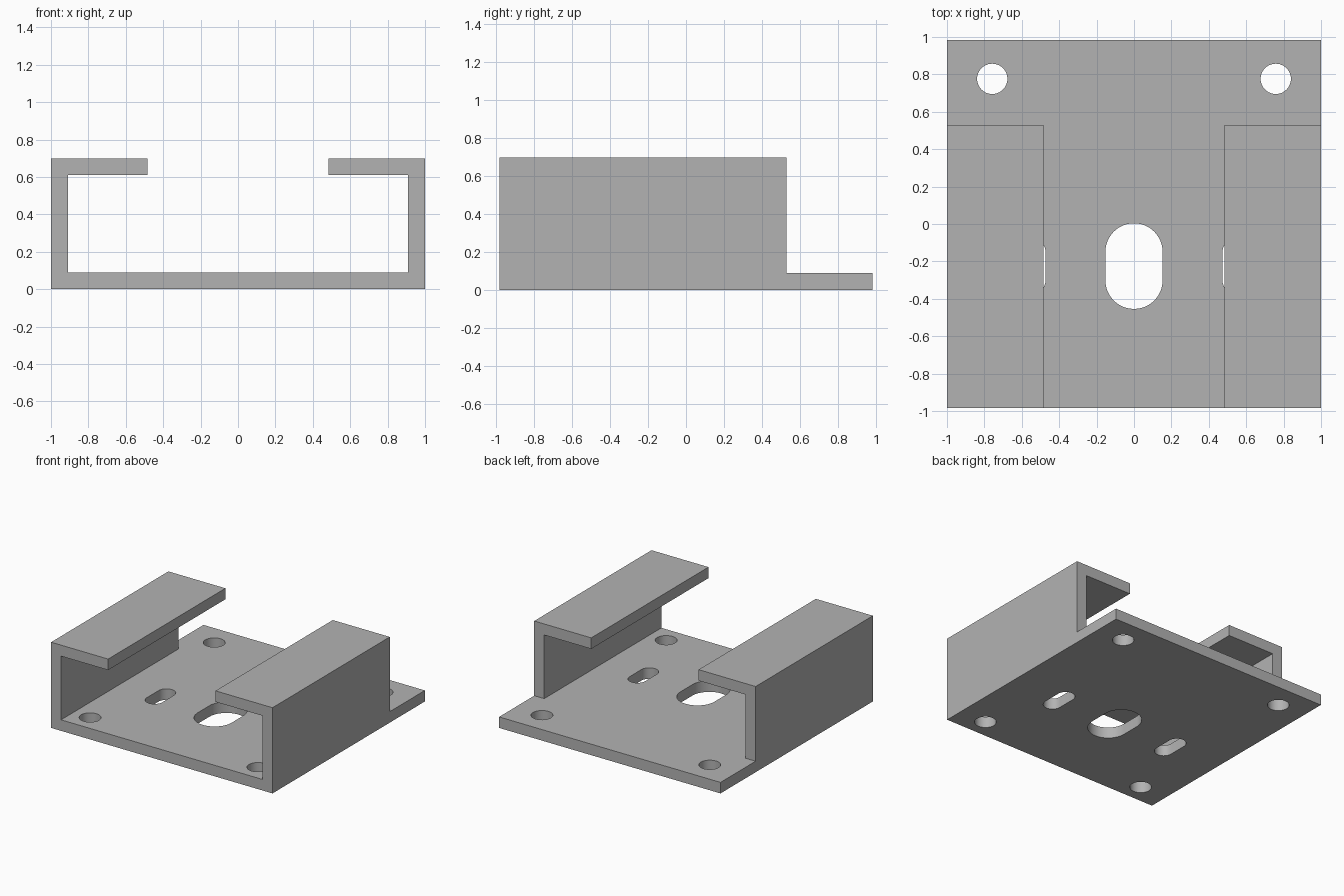
import bpy, bmesh
from math import pi, sin, cos

cube = bpy.data.objects.get("Cube")
if cube:
    bpy.data.objects.remove(cube, do_unlink=True)

GREY = (0.45, 0.45, 0.45, 1)
WALL, HEIGHT, HALF_LEN, LIP_X, RAIL_END = 0.09, 0.70, 0.983, 0.485, 0.53

steel = bpy.data.materials.new("plain_grey")
steel.use_nodes = True
steel.diffuse_color = GREY
steel.node_tree.nodes["Principled BSDF"].inputs["Base Color"].default_value = GREY


def prism(name, points, offset):
    """Extrude a closed outline of 3D points along an offset."""
    bm = bmesh.new()
    face = bm.faces.new([bm.verts.new(p) for p in points])
    ext = bmesh.ops.extrude_face_region(bm, geom=[face])
    verts = [v for v in ext["geom"] if isinstance(v, bmesh.types.BMVert)]
    bmesh.ops.translate(bm, verts=verts, vec=offset)
    bmesh.ops.recalc_face_normals(bm, faces=bm.faces)
    mesh = bpy.data.meshes.new(name)
    bm.to_mesh(mesh)
    bm.free()
    mesh.materials.append(steel)
    ob = bpy.data.objects.new(name, mesh)
    bpy.context.collection.objects.link(ob)
    return ob


def cut(target, cutter):
    """Subtract the cutter and delete it."""
    mod = target.modifiers.new("cut", 'BOOLEAN')
    mod.operation, mod.solver, mod.object = 'DIFFERENCE', 'EXACT', cutter
    bpy.context.view_layer.objects.active = target
    bpy.ops.object.modifier_apply(modifier=mod.name)
    bpy.data.objects.remove(cutter, do_unlink=True)


def slot(x, y, radius, straight=0.0, n=24):
    """Round hole, or a slot lengthened along y, through the floor."""
    pts = []
    for side in (0, 1):
        shift = straight * (1 - 2 * side)
        for i in range(n + 1):
            if straight == 0 and i == n:
                continue
            a = pi * (side + i / n)
            pts.append((x + radius * cos(a), y + shift + radius * sin(a), -0.1))
    return prism("hole_cutter", pts, (0, 0, 0.3))


# C-shaped channel: floor, side walls and inward lips
half = [(1, 0), (1, HEIGHT), (LIP_X, HEIGHT), (LIP_X, HEIGHT - WALL),
        (1 - WALL, HEIGHT - WALL), (1 - WALL, WALL)]
outline = half + [(-x, z) for x, z in reversed(half)]
bracket = prism("channel_bracket", [(x, -HALF_LEN, z) for x, z in outline],
                (0, 2 * HALF_LEN, 0))

# Trim walls and lips off the rear so the floor extends as a tab
cut(bracket, prism("rear_cutter", [(-1.2, RAIL_END, WALL), (1.2, RAIL_END, WALL),
                                   (1.2, 1.2, WALL), (-1.2, 1.2, WALL)], (0, 0, 1)))

# Central slot, side slots and corner screw holes
cut(bracket, slot(0, -0.225, 0.153, 0.076))
for s in (-1, 1):
    cut(bracket, slot(s * 0.543, -0.225, 0.07, 0.076))
    for y in (-0.826, 0.776):
        cut(bracket, slot(s * 0.758, y, 0.081))

# Smooth hole walls, crisp edges
bpy.ops.object.select_all(action='DESELECT')
bracket.select_set(True)
bpy.context.view_layer.objects.active = bracket
bpy.ops.object.shade_smooth_by_angle()
